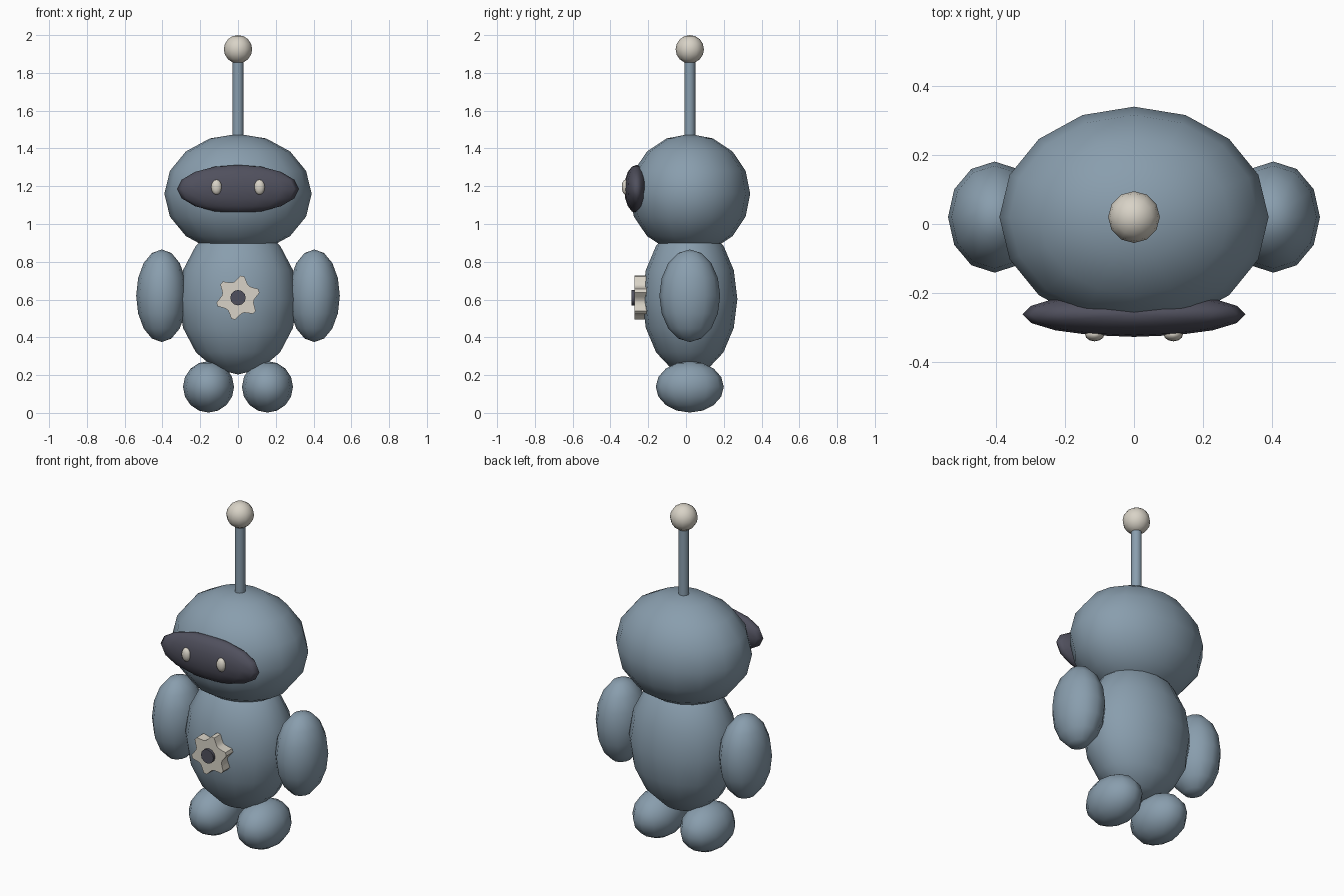
import bpy, bmesh, math
from mathutils import Matrix, Vector

cube = bpy.data.objects.get("Cube")
if cube:
    bpy.data.objects.remove(cube, do_unlink=True)


def material(name, rgb):
    m = bpy.data.materials.new(name)
    m.use_nodes = True
    m.diffuse_color = (*rgb, 1)
    m.node_tree.nodes["Principled BSDF"].inputs["Base Color"].default_value = (*rgb, 1)
    return m


BLUE = material("steel blue", (0.25, 0.34, 0.42))
DARK = material("dark slate", (0.08, 0.08, 0.11))
CREAM = material("warm cream", (0.69, 0.65, 0.57))
MID_Y = 0.02


def finish(name, bm, mat, sharp=None):
    bmesh.ops.recalc_face_normals(bm, faces=bm.faces)
    mesh = bpy.data.meshes.new(name)
    bm.to_mesh(mesh)
    bm.free()
    mesh.materials.append(mat)
    mesh.shade_smooth()
    if sharp:
        mesh.set_sharp_from_angle(angle=math.radians(sharp))
    obj = bpy.data.objects.new(name, mesh)
    bpy.context.collection.objects.link(obj)
    return obj


def ellipsoid(name, centre, radii, mat, segments=12, rings=8):
    bm = bmesh.new()
    bmesh.ops.create_uvsphere(bm, u_segments=segments, v_segments=rings, radius=1)
    bmesh.ops.scale(bm, vec=radii, verts=bm.verts)
    obj = finish(name, bm, mat)
    obj.location = centre
    return obj


def prism(name, outline, front, back, mat, sharp):
    # Extrude an x-z outline along y
    bm = bmesh.new()
    face = bm.faces.new([bm.verts.new((x, front, z)) for x, z in outline])
    extruded = bmesh.ops.extrude_face_region(bm, geom=[face], use_keep_orig=True)
    moved = [v for v in extruded["geom"] if isinstance(v, bmesh.types.BMVert)]
    bmesh.ops.translate(bm, vec=(0, back - front, 0), verts=moved)
    return finish(name, bm, mat, sharp)


def ring_points(radii, phase, z):
    step = math.tau / len(radii)
    return [(r * math.cos(phase + i * step), z + r * math.sin(phase + i * step))
            for i, r in enumerate(radii)]


# Head and body
ellipsoid("head", (0, MID_Y, 1.16), (0.39, 0.32, 0.317), BLUE, 16)
ellipsoid("body", (0, MID_Y, 0.603), (0.315, 0.252, 0.4), BLUE, 16)

# Visor
ellipsoid("visor", (0, -0.262, 1.185), (0.323, 0.065, 0.128), DARK, 16)

# Paired arms, feet and eyes
for side, s in (("left", 1), ("right", -1)):
    ellipsoid(side + "_arm", (s * 0.404, MID_Y, 0.62), (0.135, 0.161, 0.245), BLUE)
    ellipsoid(side + "_foot", (s * 0.156, MID_Y, 0.138), (0.135, 0.18, 0.136), BLUE)
    ellipsoid(side + "_eye", (s * 0.114, -0.32, 1.195), (0.028, 0.02, 0.04), CREAM)

# Antenna stalk and ball
bm = bmesh.new()
bmesh.ops.create_cone(bm, cap_ends=True, segments=12, radius1=0.029, radius2=0.029,
                      depth=0.44, matrix=Matrix.Translation(Vector((0, MID_Y, 1.635))))
finish("antenna_stalk", bm, BLUE, 40)
ellipsoid("antenna_ball", (0, MID_Y, 1.925), (0.075, 0.075, 0.075), CREAM)

# Chest gear with six teeth, and its hub
tooth = [0.117, 0.117, 0.097, 0.086, 0.086, 0.097]
prism("chest_gear", ring_points(tooth * 6, math.radians(13), 0.61), -0.272, -0.2, CREAM, 50)
prism("gear_hub", ring_points([0.041] * 12, 0, 0.61), -0.288, -0.22, DARK, 40)
